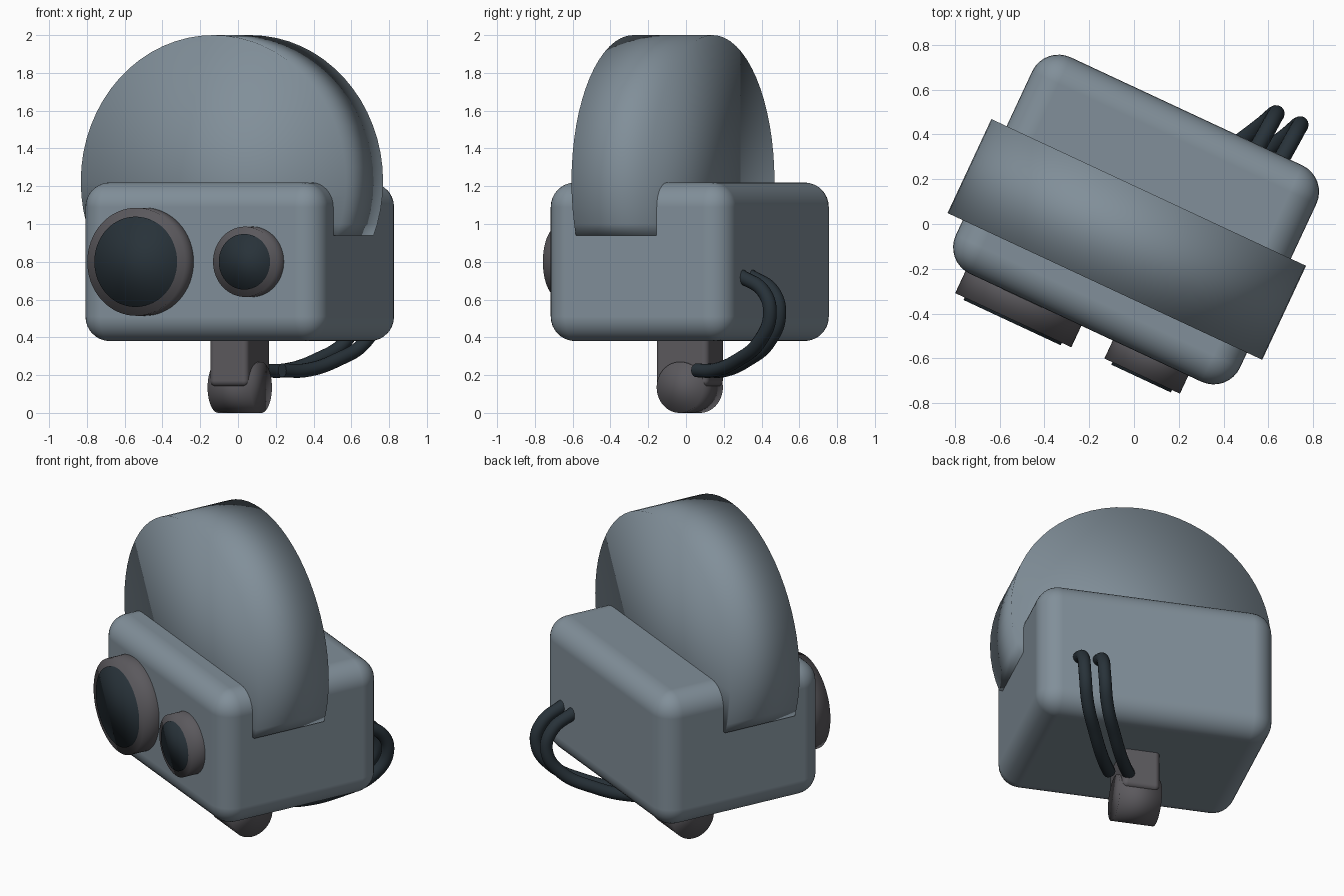
import bpy, bmesh, math
from mathutils import Matrix, Vector

if "Cube" in bpy.data.objects:
    bpy.data.objects.remove(bpy.data.objects["Cube"], do_unlink=True)

# The whole head is turned about the vertical axis
TURN = Matrix.Rotation(math.radians(-25), 4, 'Z')


def material(name, color):
    m = bpy.data.materials.new(name)
    m.use_nodes = True
    m.diffuse_color = (*color, 1)
    m.node_tree.nodes["Principled BSDF"].inputs["Base Color"].default_value = (*color, 1)
    return m


BODY = material("blue_grey_body", (0.22, 0.275, 0.32))
METAL = material("dark_grey_metal", (0.105, 0.10, 0.11))
GLASS = material("near_black_blue", (0.021, 0.032, 0.041))


def finish(name, bm, mat, smooth=True):
    bmesh.ops.recalc_face_normals(bm, faces=bm.faces)
    for f in bm.faces:
        f.smooth = smooth
    mesh = bpy.data.meshes.new(name)
    bm.to_mesh(mesh)
    bm.free()
    mesh.materials.append(mat)
    ob = bpy.data.objects.new(name, mesh)
    ob.matrix_world = TURN
    bpy.context.collection.objects.link(ob)
    return ob


def rounded_box(name, center, size, radius, mat):
    bm = bmesh.new()
    bmesh.ops.create_cube(bm, size=1)
    bmesh.ops.scale(bm, vec=size, verts=bm.verts)
    bmesh.ops.translate(bm, vec=center, verts=bm.verts)
    ob = finish(name, bm, mat)
    bevel = ob.modifiers.new("rounding", 'BEVEL')
    bevel.width, bevel.segments = radius, 8
    bevel.harden_normals = True
    return ob


def cylinder(name, center, radius, length, axis, mat, cut=None):
    bm = bmesh.new()
    bmesh.ops.create_cone(bm, cap_ends=True, segments=64, radius1=radius,
                          radius2=radius, depth=length)
    turn = Matrix.Rotation(math.pi / 2, 4, 'X' if axis == 'Y' else 'Y')
    bmesh.ops.transform(bm, matrix=Matrix.Translation(center) @ turn, verts=bm.verts)
    if cut is not None:
        geom = bm.verts[:] + bm.edges[:] + bm.faces[:]
        res = bmesh.ops.bisect_plane(bm, geom=geom, plane_co=(0, 0, cut),
                                     plane_no=(0, 0, 1), clear_inner=True)
        rim = [e for e in res["geom_cut"] if isinstance(e, bmesh.types.BMEdge)]
        bmesh.ops.edgeloop_fill(bm, edges=rim)
    return finish(name, bm, mat)


# Head block and the thick disc standing in it
rounded_box("head_block", (0, 0.022, 0.8), (1.4, 1.066, 0.84), 0.13, BODY)
cylinder("dome_disc", (0, -0.076, 1.225), 0.775, 0.463, 'Y', BODY, cut=0.94)

# Eyes: housing and lens
for side, u, front, r, lens_r in (("right", -0.307, -0.617, 0.286, 0.239),
                                  ("left", 0.32, -0.6, 0.186, 0.147)):
    cylinder(side + "_eye_housing", (u, front + 0.1, 0.8), r, 0.2, 'Y', METAL)
    cylinder(side + "_eye_lens", (u, front + 0.038, 0.8), lens_r, 0.1, 'Y', GLASS)

# Neck post and pivot
rounded_box("neck_post", (0, 0.022, 0.32), (0.222, 0.304, 0.36), 0.03, METAL)
cylinder("neck_pivot", (0, 0.022, 0.135), 0.135, 0.25, 'X', METAL)

# Pair of cables from the neck to the back of the head
PATH = [(0.07, 0.15, 0.225), (0.14, 0.28, 0.225), (0.24, 0.47, 0.28),
        (0.33, 0.64, 0.38), (0.365, 0.715, 0.52), (0.365, 0.68, 0.64),
        (0.355, 0.53, 0.73)]
for side, shift in (("right", 0), ("left", 0.118)):
    curve = bpy.data.curves.new(side + "_cable", 'CURVE')
    curve.dimensions = '3D'
    curve.bevel_depth, curve.bevel_resolution = 0.037, 5
    curve.use_fill_caps = True
    spline = curve.splines.new('BEZIER')
    spline.bezier_points.add(len(PATH) - 1)
    for point, co in zip(spline.bezier_points, PATH):
        point.co = Vector(co) + Vector((shift, 0, 0))
        point.handle_left_type = point.handle_right_type = 'AUTO'
    curve.materials.append(GLASS)
    cable = bpy.data.objects.new(side + "_cable", curve)
    cable.matrix_world = TURN
    bpy.context.collection.objects.link(cable)
